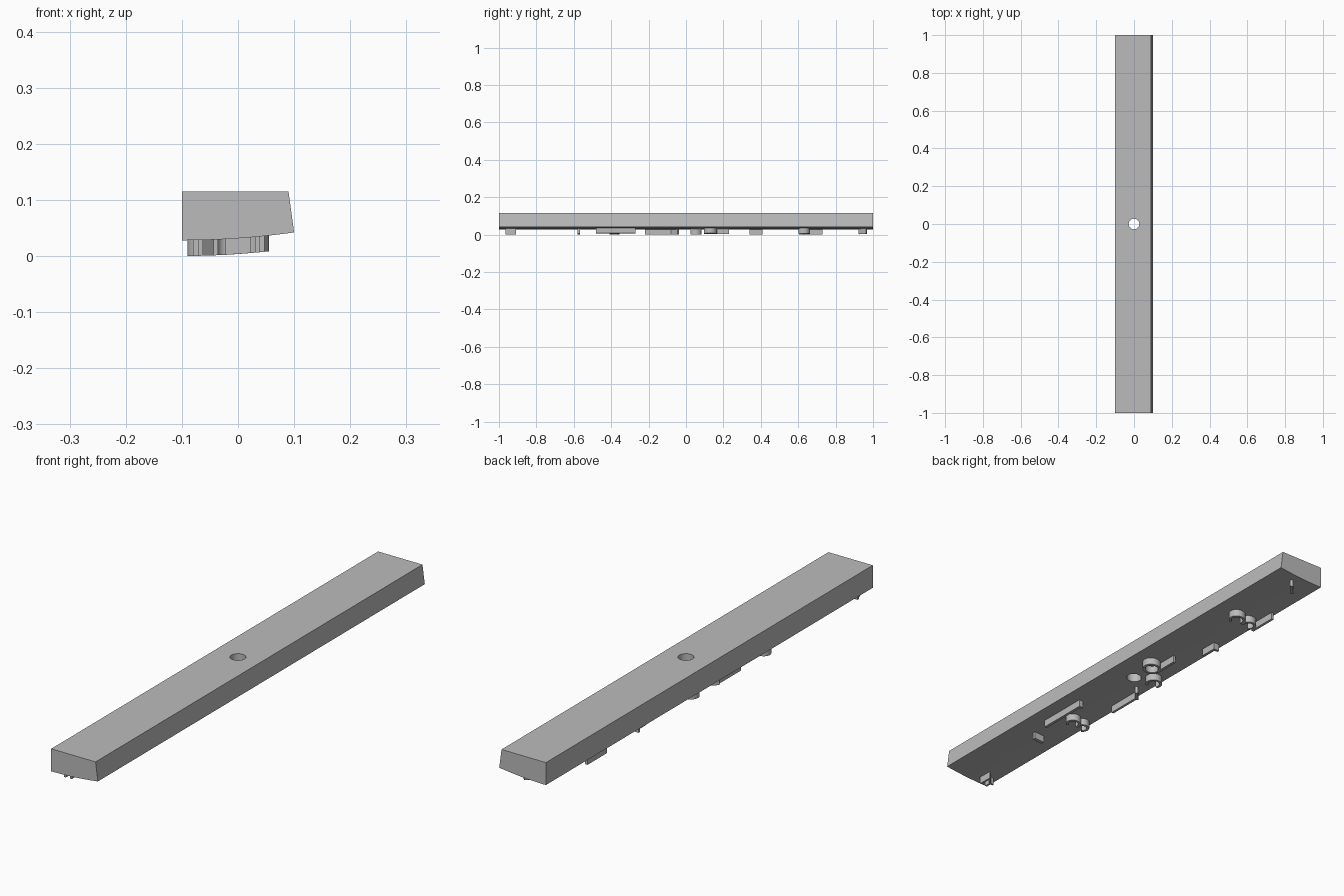
import bpy, bmesh, math
from mathutils import Vector

old = bpy.data.objects.get("Cube")
if old:
    bpy.data.objects.remove(old, do_unlink=True)

grey = bpy.data.materials.new("plain grey")
grey.use_nodes = True
grey.diffuse_color = (0.5, 0.5, 0.5, 1)
grey.node_tree.nodes["Principled BSDF"].inputs["Base Color"].default_value = (0.5, 0.5, 0.5, 1)


def underside(x):
    """Height of the gently curved lower face."""
    return 0.028 + 0.35 * (x + 0.1) ** 2


def finish(name, bm):
    bmesh.ops.recalc_face_normals(bm, faces=bm.faces)
    mesh = bpy.data.meshes.new(name)
    bm.to_mesh(mesh)
    bm.free()
    mesh.materials.append(grey)
    obj = bpy.data.objects.new(name, mesh)
    bpy.context.collection.objects.link(obj)
    return obj


def smooth(obj):
    bpy.ops.object.select_all(action='DESELECT')
    bpy.context.view_layer.objects.active = obj
    obj.select_set(True)
    bpy.ops.object.shade_smooth_by_angle(angle=math.radians(30))


def arc(cx, cy, r, start, end, steps=20):
    """Points on an arc, angles in degrees from +x towards +y."""
    angles = [math.radians(start + (end - start) * i / steps) for i in range(steps + 1)]
    return [(cx + r * math.cos(a), cy + r * math.sin(a)) for a in angles]


def ridge(name, path, width=0.01, closed=False):
    """Raised strip following a path, its lower edge parallel to the underside."""
    pts = [Vector(p) for p in path]
    n = len(pts)
    bm = bmesh.new()
    rings = []
    for i, p in enumerate(pts):
        before = pts[i - 1] if i or closed else None
        after = pts[(i + 1) % n] if i < n - 1 or closed else None
        d1 = (p - before).normalized() if before else (after - p).normalized()
        d2 = (after - p).normalized() if after else d1
        side = Vector((-d1.y - d2.y, d1.x + d2.x)).normalized()
        side *= width / 2 / max(0.5, side.dot(Vector((-d1.y, d1.x))))
        a, b = p + side, p - side
        rings.append([bm.verts.new((q.x, q.y, underside(q.x) + dz))
                      for q, dz in ((a, 0.004), (b, 0.004), (b, -0.028), (a, -0.028))])
    for i in range(n if closed else n - 1):
        r, s = rings[i], rings[(i + 1) % n]
        for k in range(4):
            bm.faces.new((r[k], r[(k + 1) % 4], s[(k + 1) % 4], s[k]))
    if not closed:
        bm.faces.new(rings[0])
        bm.faces.new(rings[-1])
    smooth(finish(name, bm))


# Long bar: cross-section with a curved lower face, extruded along y
xs = [-0.1 + 0.2 * i / 16 for i in range(17)]
section = [(x, underside(x)) for x in xs] + [(0.09, 0.115), (-0.1, 0.115)]
bm = bmesh.new()
face = bm.faces.new([bm.verts.new((x, -1, z)) for x, z in section])
ext = bmesh.ops.extrude_face_region(bm, geom=[face])
bmesh.ops.translate(bm, vec=(0, 2, 0), verts=[v for v in ext["geom"] if isinstance(v, bmesh.types.BMVert)])
bar = finish("bar", bm)

# Round hole through the middle
bm = bmesh.new()
bmesh.ops.create_cone(bm, cap_ends=True, segments=32, radius1=0.028, radius2=0.028, depth=0.4)
cutter = finish("hole_cutter", bm)
cutter.hide_render = True
cutter.hide_set(True)
cut = bar.modifiers.new("hole", 'BOOLEAN')
cut.operation = 'DIFFERENCE'
cut.object = cutter
cut.solver = 'EXACT'
bpy.context.view_layer.objects.active = bar
bpy.ops.object.modifier_apply(modifier="hole")
bpy.data.objects.remove(cutter, do_unlink=True)
smooth(bar)

# Straight and bent ridges
ridge("back_slanted_ridge", [(-0.018, 0.925), (0.018, 0.965)])
ridge("back_long_ridge", [(-0.084, 0.61), (-0.084, 0.73)])
ridge("bent_ridge", [(-0.063, 0.34), (-0.063, 0.405), (-0.083, 0.405)])
ridge("ring_stem", [(-0.011, 0.13), (-0.011, 0.23)])
ridge("middle_long_ridge", [(-0.076, -0.22), (-0.076, -0.08)])
ridge("middle_slanted_ridge", [(-0.084, -0.082), (-0.048, -0.042)])
ridge("front_long_ridge", [(0.042, -0.48), (0.042, -0.275), (0.03, -0.275)])
ridge("cross_ridge", [(-0.022, -0.573), (0.022, -0.573)], 0.014)
ridge("front_hook", [(-0.04, -0.965), (-0.04, -0.915), (-0.066, -0.94), (-0.066, -0.965)], 0.008)
ridge("front_hook_tail", [(-0.066, -0.94), (-0.08, -0.94)], 0.008)

# Ring and open curls
ridge("ring", arc(0.02, 0.13, 0.03, 0, 342, 19), closed=True)
ridge("lower_curl", arc(-0.056, 0.052, 0.027, -60, 210))
ridge("back_curl_outer", arc(0.01, 0.63, 0.027, -60, 200))
ridge("back_curl_inner", arc(-0.047, 0.63, 0.024, -20, 240))
ridge("front_curl_outer", arc(-0.018, -0.385, 0.024, -60, 200))
ridge("front_curl_inner", arc(-0.063, -0.385, 0.022, -20, 240))
